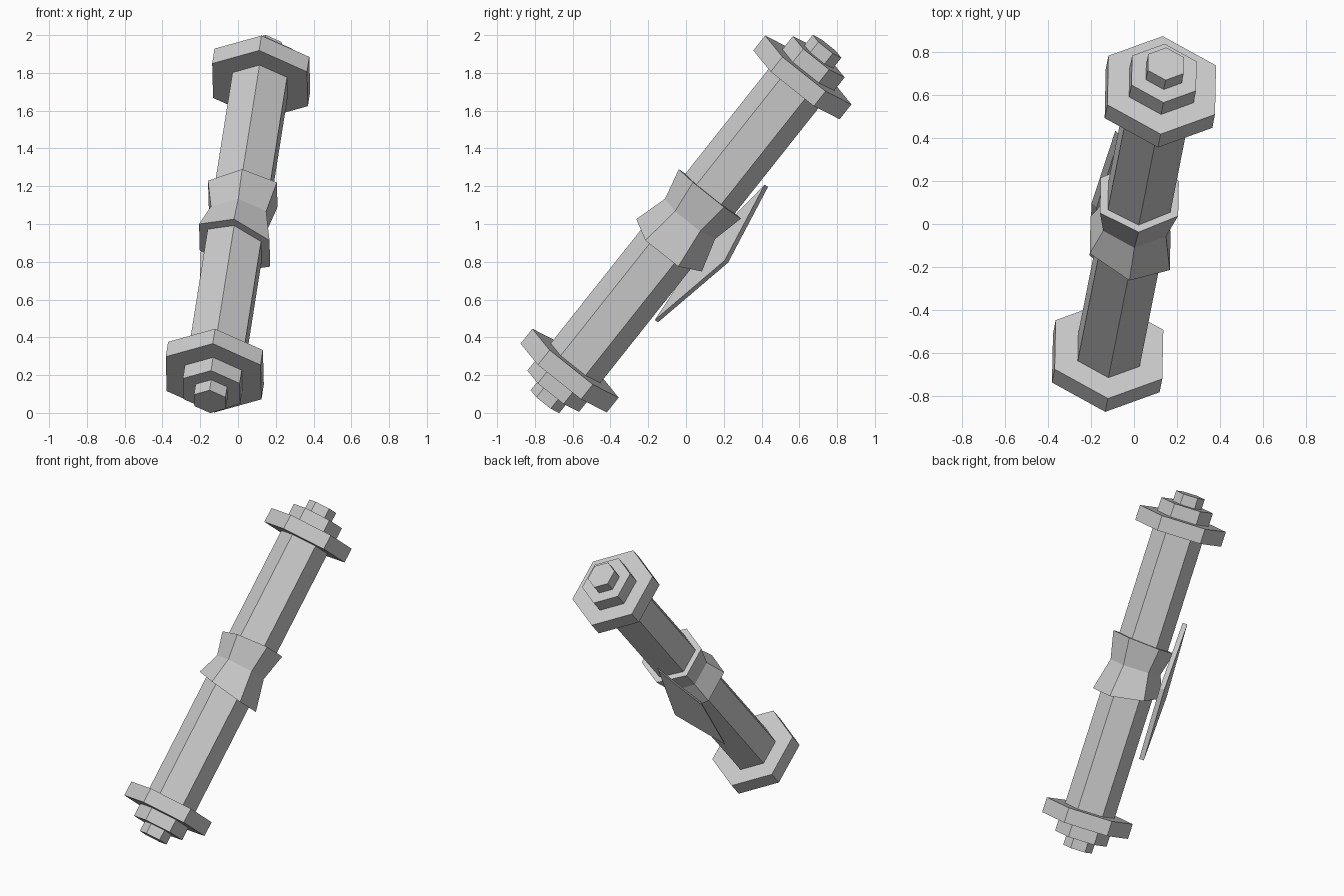
import bpy, bmesh
from math import sin, cos, pi
from mathutils import Vector, Matrix

if "Cube" in bpy.data.objects:
    bpy.data.objects.remove(bpy.data.objects["Cube"])

# Tilted frame: local z runs along the handle, local -y is the upper front edge
axis = Vector((0.123, 0.617, 0.777)).normalized()
edge = Vector((0.016, 0.78, -0.626))
edge = (edge - axis * edge.dot(axis)).normalized()
side = edge.cross(axis)
FRAME = Matrix.Translation((0, 0, 1)) @ Matrix((side, edge, axis)).transposed().to_4x4()


def finish(name, bm):
    bmesh.ops.recalc_face_normals(bm, faces=bm.faces)
    me = bpy.data.meshes.new(name)
    bm.to_mesh(me)
    bm.free()
    ob = bpy.data.objects.new(name, me)
    bpy.context.collection.objects.link(ob)
    ob.matrix_world = FRAME
    return ob


def hex_loft(name, rings):
    """Six-sided body through rings of (radius, height, sideways slope)."""
    bm = bmesh.new()
    loops = []
    for r, z, slope in rings:
        loop = []
        for i in range(6):
            a = -pi / 2 + i * pi / 3
            x, y = r * cos(a), r * sin(a)
            loop.append(bm.verts.new((x, y, z + slope * x)))
        loops.append(loop)
    for a, b in zip(loops, loops[1:]):
        for i in range(6):
            j = (i + 1) % 6
            bm.faces.new((a[i], a[j], b[j], b[i]))
    bm.faces.new(loops[0])
    bm.faces.new(loops[-1])
    return finish(name, bm)


# Shaft
hex_loft("shaft", [(0.168, -0.95, 0), (0.168, 0.95, 0)])

# Stepped ends: flange, nut and tip, mirrored to both ends
for label, s in (("upper", 1), ("lower", -1)):
    for part, r, z0, z1 in (("flange", 0.292, 0.948, 1.049),
                            ("nut", 0.175, 1.049, 1.139),
                            ("tip", 0.097, 1.139, 1.21)):
        hex_loft(f"{label}_{part}", [(r, s * z0, 0), (r, s * z1, 0)])

# Pinched middle collar
hex_loft("collar", [(0.222, -0.145, -0.18), (0.17, 0.035, 0), (0.21, 0.205, 0.08)])

# Kite-shaped plate on the rear left
bm = bmesh.new()
offset = Vector((-0.757, 0.653, 0)) * 0.016
kite = [Vector(p) for p in ((-0.13, 0.205, 0.41), (-0.06, 0.29, -0.03),
                            (-0.135, 0.195, -0.52), (-0.18, 0.155, -0.08))]
inner = [bm.verts.new(p - offset) for p in kite]
outer = [bm.verts.new(p + offset) for p in kite]
bm.faces.new(inner)
bm.faces.new(outer)
for i in range(4):
    j = (i + 1) % 4
    bm.faces.new((inner[i], inner[j], outer[j], outer[i]))
finish("lever_plate", bm)
